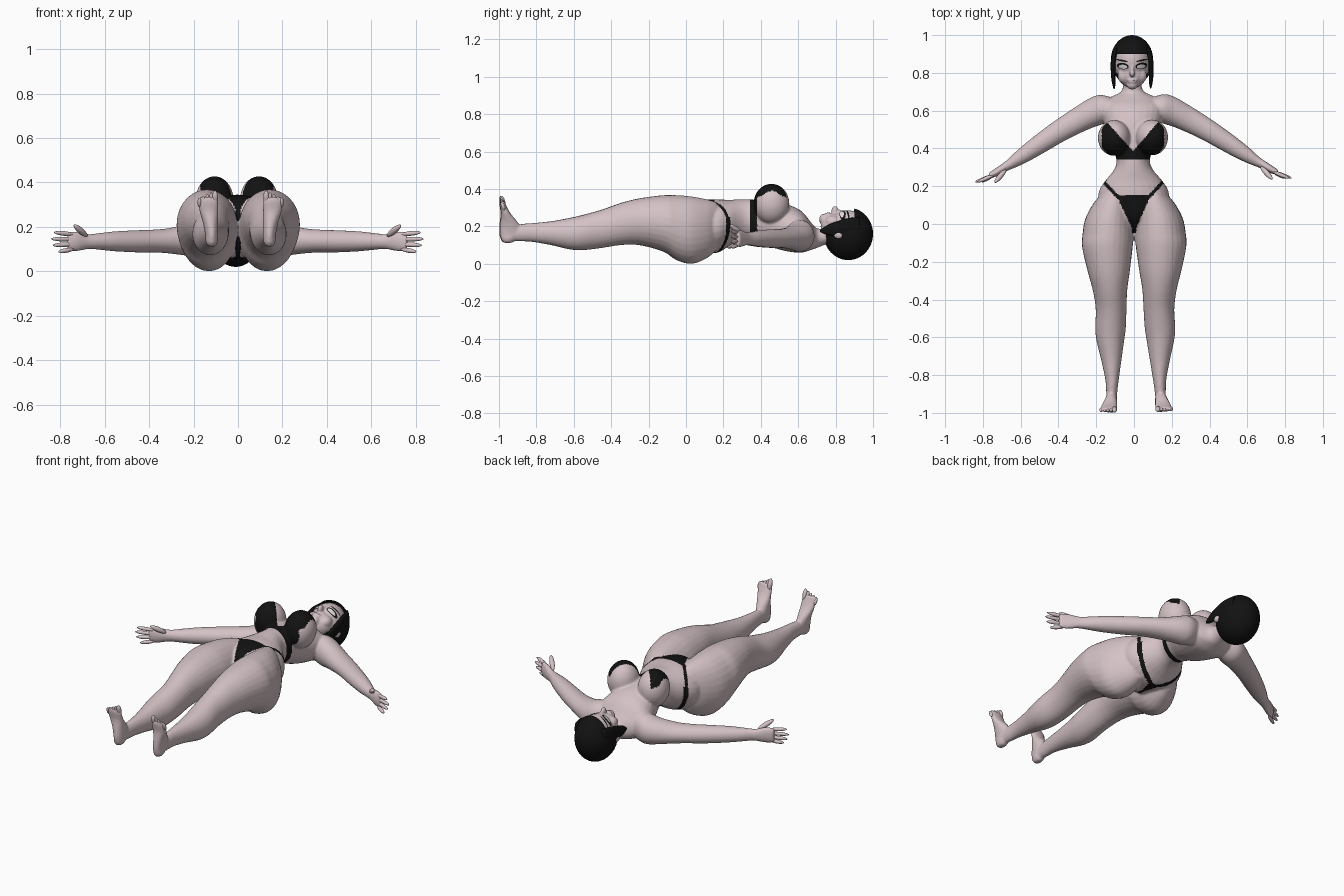
import bpy, bmesh, math
from mathutils import Vector, Matrix

if "Cube" in bpy.data.objects:
    bpy.data.objects.remove(bpy.data.objects["Cube"])


def material(name, color):
    mat = bpy.data.materials.new(name)
    mat.use_nodes = True
    mat.diffuse_color = (*color, 1)
    mat.node_tree.nodes["Principled BSDF"].inputs["Base Color"].default_value = (*color, 1)
    return mat


SKIN = material("skin", (0.66, 0.54, 0.56))
BLACK = material("black", (0.006, 0.006, 0.006))
WHITE = material("eye_white", (0.8, 0.76, 0.77))
TURN = 0.012  # slight turn of the whole figure


def spline(rows, steps=4):
    """Smoothly interpolate rows of section values."""
    out = []
    for i in range(len(rows) - 1):
        a, b = rows[max(i - 1, 0)], rows[i]
        c, d = rows[i + 1], rows[min(i + 2, len(rows) - 1)]
        for k in range(steps):
            t = k / steps
            out.append([q + 0.5 * t * (r - p + t * (2 * p - 5 * q + 4 * r - s + t * (3 * (q - r) + s - p)))
                        for p, q, r, s in zip(a, b, c, d)])
    return out + [list(rows[-1])]


def loft(bm, axis, rows, n=28):
    """Rows hold a station on the axis, then the limits of an oval on the other two axes."""
    rings = []
    for t, a0, a1, b0, b1 in spline(rows):
        ring = []
        for k in range(n):
            w = 2 * math.pi * k / n
            p = [(a0 + a1) / 2 + (a1 - a0) / 2 * math.cos(w),
                 (b0 + b1) / 2 + (b1 - b0) / 2 * math.sin(w)]
            p.insert("xyz".index(axis), t)
            ring.append(bm.verts.new(p))
        rings.append(ring)
    for r, q in zip(rings, rings[1:]):
        for k in range(n):
            j = (k + 1) % n
            bm.faces.new((r[k], r[j], q[j], q[k]))
    bm.faces.new(rings[0])
    bm.faces.new(rings[-1])


def ball(bm, center, radii, segments=32):
    m = Matrix.Translation(center) @ Matrix.Diagonal((*radii, 1))
    return bmesh.ops.create_uvsphere(bm, u_segments=segments, v_segments=segments // 2, radius=1, matrix=m)


def digit(bm, start, end, r):
    """Rounded finger or toe between two points."""
    p, q = Vector(start), Vector(end)
    turn = (q - p).to_track_quat("Z", "Y").to_matrix().to_4x4()
    m = Matrix.Translation((p + q) / 2) @ turn @ Matrix.Diagonal((r, r, (q - p).length / 2, 1))
    bmesh.ops.create_uvsphere(bm, u_segments=14, v_segments=10, radius=1, matrix=m)


def mirror(bm):
    copy = bmesh.ops.duplicate(bm, geom=bm.verts[:] + bm.edges[:] + bm.faces[:])["geom"]
    for v in copy:
        if isinstance(v, bmesh.types.BMVert):
            v.co.x = -v.co.x


def finish(name, bm, mats, voxel=0, smooth=0, wrap=None, offset=0):
    """Make the object, bake its modifiers and shade it smooth."""
    bmesh.ops.recalc_face_normals(bm, faces=bm.faces)
    mesh = bpy.data.meshes.new(name)
    bm.to_mesh(mesh)
    bm.free()
    obj = bpy.data.objects.new(name, mesh)
    bpy.context.collection.objects.link(obj)
    if voxel:
        mod = obj.modifiers.new("fuse", "REMESH")
        mod.mode, mod.voxel_size = "VOXEL", voxel
    if smooth:
        mod = obj.modifiers.new("soften", "SMOOTH")
        mod.factor, mod.iterations = 0.5, smooth
    if wrap:
        mod = obj.modifiers.new("wrap", "SHRINKWRAP")
        mod.target, mod.offset = wrap, offset
        mod.wrap_method, mod.wrap_mode = "PROJECT", "ABOVE_SURFACE"
        mod.use_project_z = mod.use_negative_direction = True
        mod.use_positive_direction = False
    deps = bpy.context.evaluated_depsgraph_get()
    obj.data = bpy.data.meshes.new_from_object(obj.evaluated_get(deps))
    obj.modifiers.clear()
    bpy.data.meshes.remove(mesh)
    obj.data.name = name
    obj.data.materials.clear()
    for m in mats:
        obj.data.materials.append(m)
    obj.data.shade_smooth()
    return obj


# Body: legs, feet, arms, palms and bust mirrored, then the torso and neck
body = bmesh.new()
loft(body, "y", [(.16, .03, .17, .07, .33), (.11, .01, .215, .03, .345), (.03, .002, .258, 0, .36),
                 (-.05, .002, .273, .02, .367), (-.12, .008, .276, .065, .367), (-.25, .025, .248, .1, .35),
                 (-.35, .04, .222, .1, .325), (-.45, .045, .208, .085, .29), (-.55, .05, .212, .073, .262),
                 (-.62, .06, .205, .077, .246), (-.72, .075, .182, .1, .228), (-.82, .09, .162, .117, .218),
                 (-.88, .098, .158, .12, .213), (-.95, .104, .156, .122, .2)])
loft(body, "z", [(.112, .115, .145, -.975, -.93), (.13, .104, .156, -.99, -.91), (.17, .1, .16, -.998, -.88),
                 (.22, .1, .17, -.995, -.9), (.27, .1, .185, -.99, -.94), (.31, .1, .19, -.995, -.962),
                 (.335, .104, .188, -.995, -.972)])
loft(body, "x", [(.08, .56, .66, .09, .23), (.16, .53, .685, .065, .235), (.22, .51, .672, .07, .215),
                 (.3, .475, .625, .08, .195), (.37, .44, .58, .085, .188), (.45, .395, .525, .085, .185),
                 (.55, .34, .45, .09, .18), (.62, .308, .392, .097, .172), (.67, .288, .345, .1, .168),
                 (.72, .262, .31, .09, .18), (.765, .25, .28, .092, .178)])
ball(body, (.1, .457, .32), (.086, .095, .108))
mirror(body)
loft(body, "y", [(y, -w, w, low, high) for y, w, low, high in [
    (-.03, .05, .13, .27), (.03, .12, .07, .325), (.1, .18, .06, .342), (.17, .185, .06, .345),
    (.23, .15, .095, .342), (.28, .108, .122, .345), (.33, .088, .13, .345), (.4, .105, .115, .34),
    (.47, .13, .085, .33), (.55, .155, .065, .315), (.62, .165, .06, .28), (.67, .12, .075, .22),
    (.7, .062, .085, .19), (.74, .048, .1, .19), (.8, .046, .11, .2)]])
body = finish("body", body, [SKIN, BLACK], voxel=.0065, smooth=6)


def is_swimwear(p):
    x, y, z = abs(p.x), p.y, p.z
    if x > .2:
        return False
    # Cups and the band around the ribs
    cup = .36 < y < min(.55, .385 + 1.14 * x) and x < .165 and z > .3 + .4 * x
    band = .342 < y < .378
    # Front panel, hip straps and back string
    front = z > .2 and -.04 < y < .155 and x < .012 + .08 * max(0, y + .02) / .175
    middle = min(.225, .15 + 1.1 * (x - .09)) if z > .25 else .225 - .07 * max(0, 1 - x / .15)
    strap = abs(y - middle) < .013 and x > (.08 if z > .25 else 0)
    string = z < .25 and -.05 < y < .17 and x < max(.012, .3 * (y - .05))
    return cup or band or front or strap or string


for face in body.data.polygons:
    face.material_index = int(is_swimwear(face.center))

# Fingers and thumbs
fingers = bmesh.new()
for k, reach in enumerate((.805, .83, .838, .825)):
    z = .1 + k * .022
    digit(fingers, (.735, .27, z), (reach, .232, z + (k - 1.7) * .007), .0105)
digit(fingers, (.675, .295, .158), (.735, .228, .208), .014)
mirror(fingers)
finish("fingers", fingers, [SKIN])

# Toes
toes = bmesh.new()
for k in range(5):
    x = .115 + k * .0175
    digit(toes, (x, -.972, .3 - k * .003), (x, -.99, .363 - k * .008), .0135 if k == 0 else .0095)
mirror(toes)
finish("toes", toes, [SKIN])

# Head with jaw, nose, lips and ears
head = bmesh.new()
ball(head, (.1, .815, .155), (.012, .028, .022))
ball(head, (.045, .785, .225), (.032, .04, .032))
mirror(head)
ball(head, (0, .865, .165), (.098, .12, .121))
ball(head, (0, .79, .2), (.076, .07, .072))
ball(head, (0, .737, .238), (.03, .025, .03))
ball(head, (0, .797, .283), (.014, .02, .026))
ball(head, (0, .82, .27), (.01, .035, .02))
ball(head, (0, .763, .264), (.028, .007, .012))
ball(head, (0, .752, .262), (.024, .007, .012))
head = finish("head", head, [SKIN], voxel=.005, smooth=4)

# Bobbed hair: a shell opened over the face, with pointed side locks
hair = bmesh.new()
ball(hair, (0, .868, .16), (.112, .132, .14), 48)
for point, normal in (((0, .9, 0), (0, 1, 0)), ((0, 0, .18), (0, 0, 1))):
    bmesh.ops.bisect_plane(hair, geom=hair.verts[:] + hair.edges[:] + hair.faces[:],
                           plane_co=point, plane_no=normal)
opening = [f for f in hair.faces if f.calc_center_median().y < .9 and f.calc_center_median().z > .18]
bmesh.ops.delete(hair, geom=opening, context="FACES")
finish("hair", hair, [BLACK])
locks = bmesh.new()
loft(locks, "y", [(.93, .07, .1, .16, .25), (.87, .083, .112, .15, .245), (.8, .088, .113, .15, .225),
                  (.75, .088, .108, .155, .205), (.715, .094, .099, .17, .18)], 16)
mirror(locks)
finish("side_locks", locks, [BLACK])


def face_patch(name, center, size, tilt, mat, offset):
    """Mirrored oval plates laid on the face."""
    bm = bmesh.new()
    bmesh.ops.create_circle(bm, cap_ends=True, cap_tris=True, segments=20, radius=1)
    bmesh.ops.subdivide_edges(bm, edges=bm.edges[:], cuts=3, use_grid_fill=True)
    m = Matrix.Translation((*center, .4)) @ Matrix.Rotation(tilt, 4, "Z") @ Matrix.Diagonal((*size, 1, 1))
    bmesh.ops.transform(bm, matrix=m, verts=bm.verts)
    mirror(bm)
    finish(name, bm, [mat], wrap=head, offset=offset)


# Painted eyes, brows and mouth line
face_patch("eyeliner", (.048, .837), (.031, .0165), .15, BLACK, .002)
face_patch("eyes", (.046, .834), (.022, .0105), .12, WHITE, .004)
face_patch("brows", (.052, .866), (.031, .0045), .2, BLACK, .002)
face_patch("mouth_line", (.008, .7575), (.013, .0012), 0, BLACK, .0015)

for obj in bpy.context.collection.objects:
    if obj.type == "MESH":
        obj.rotation_euler.z = TURN
